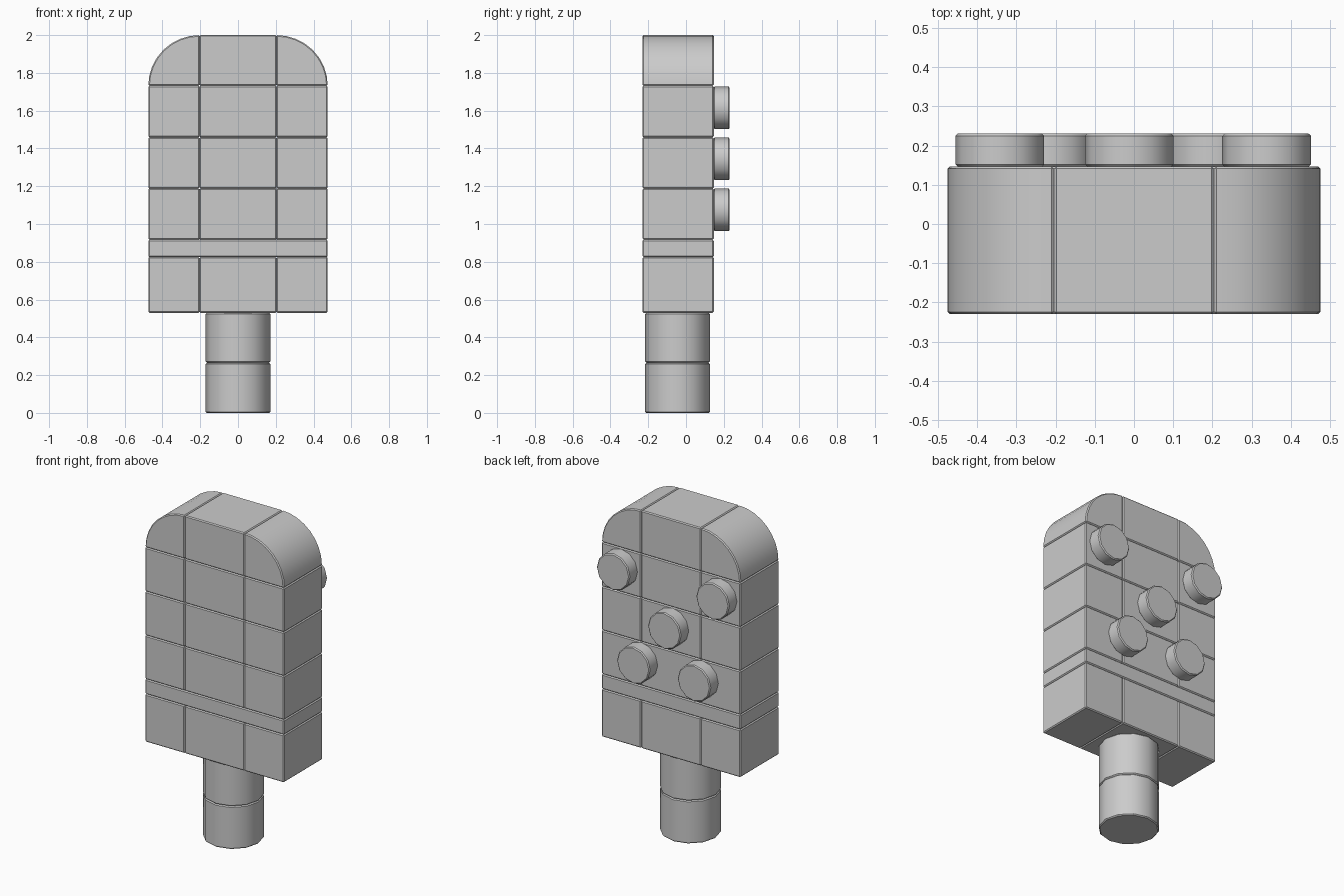
import bpy, bmesh
from math import sin, cos, pi, radians
from mathutils import Matrix

if "Cube" in bpy.data.objects:
    bpy.data.objects.remove(bpy.data.objects["Cube"])

FRONT, BACK = -0.23, 0.147      # depth of the body
X_IN, X_OUT = 0.204, 0.475      # column boundaries
BEVEL = 0.006


def finish(bm, name):
    bmesh.ops.recalc_face_normals(bm, faces=bm.faces)
    # soften only the sharp edges, so curved walls stay intact
    sharp = [e for e in bm.edges if e.calc_face_angle(0) > radians(50)]
    bmesh.ops.bevel(bm, geom=sharp, offset=BEVEL, segments=1,
                    affect='EDGES', profile=0.5)
    me = bpy.data.meshes.new(name)
    bm.to_mesh(me)
    bm.free()
    ob = bpy.data.objects.new(name, me)
    bpy.context.collection.objects.link(ob)
    bpy.ops.object.select_all(action='DESELECT')
    ob.select_set(True)
    bpy.context.view_layer.objects.active = ob
    bpy.ops.object.shade_smooth_by_angle(angle=radians(35))
    return ob


def slab(name, profile):
    """Extrude an x-z profile through the body depth."""
    bm = bmesh.new()
    face = bm.faces.new([bm.verts.new((x, FRONT, z)) for x, z in profile])
    ext = bmesh.ops.extrude_face_region(bm, geom=[face])
    verts = [g for g in ext['geom'] if isinstance(g, bmesh.types.BMVert)]
    bmesh.ops.translate(bm, verts=verts, vec=(0, BACK - FRONT, 0))
    return finish(bm, name)


def block(name, x0, x1, z0, z1):
    return slab(name, [(x0, z0), (x1, z0), (x1, z1), (x0, z1)])


def disc(name, centre, radius, depth, along_y=False):
    bm = bmesh.new()
    mat = Matrix.Translation(centre)
    if along_y:
        mat = mat @ Matrix.Rotation(pi / 2, 4, 'X')
    bmesh.ops.create_cone(bm, cap_ends=True, segments=12, radius1=radius,
                          radius2=radius, depth=depth, matrix=mat)
    return finish(bm, name)


# Body blocks: three columns in each row
columns = [("left", -X_OUT, -X_IN), ("middle", -X_IN, X_IN), ("right", X_IN, X_OUT)]
rows = [(0.53, 0.825), (0.917, 1.188), (1.188, 1.459), (1.459, 1.732)]
for r, (z0, z1) in enumerate(rows):
    for side, x0, x1 in columns:
        block(f"body_block_{r}_{side}", x0, x1, z0, z1)

# Full-width thin band
block("body_band", -X_OUT, X_OUT, 0.825, 0.917)

# Top row: straight middle, rounded corners
Z_TOP = 1.732
block("top_middle", -X_IN, X_IN, Z_TOP, 2.0)
for side, s in (("left", -1), ("right", 1)):
    arc = [(s * (X_IN + (X_OUT - X_IN) * cos(i * pi / 16)),
            Z_TOP + (2.0 - Z_TOP) * sin(i * pi / 16)) for i in range(9)]
    slab(f"top_corner_{side}", [(s * X_IN, Z_TOP)] + arc)

# Stick in two lengths
for i in range(2):
    disc(f"stick_{i}", (0, -0.045, 0.1325 + i * 0.265), 0.171, 0.265)

# Round studs on the back
studs = [(0.338, 1.615), (-0.342, 1.615), (-0.012, 1.345), (0.2, 1.075), (-0.215, 1.075)]
for i, (x, z) in enumerate(studs):
    disc(f"back_stud_{i}", (x, 0.1885, z), 0.113, 0.085, along_y=True)
